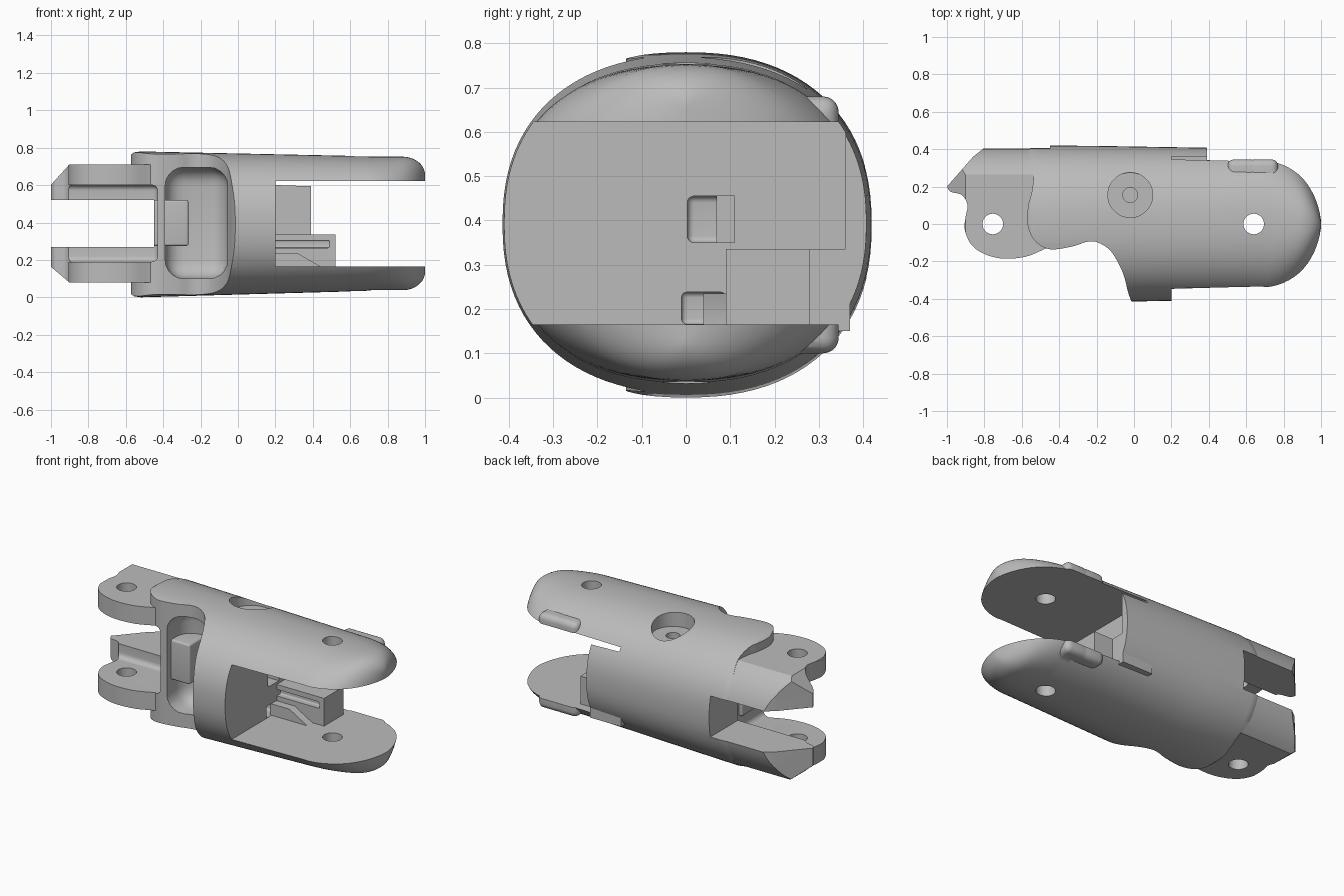
import bpy, bmesh, math
from mathutils import Vector

if "Cube" in bpy.data.objects:
    bpy.data.objects.remove(bpy.data.objects["Cube"], do_unlink=True)

grey = bpy.data.materials.new("light grey")
grey.use_nodes = True
colour = (0.5, 0.5, 0.5, 1)
grey.diffuse_color = colour
grey.node_tree.nodes["Principled BSDF"].inputs["Base Color"].default_value = colour


def finish(name, bm):
    bmesh.ops.recalc_face_normals(bm, faces=bm.faces)
    mesh = bpy.data.meshes.new(name)
    bm.to_mesh(mesh)
    bm.free()
    mesh.materials.append(grey)
    ob = bpy.data.objects.new(name, mesh)
    bpy.context.collection.objects.link(ob)
    return ob


def loft(name, sections, sides=96, power=2.3):
    """Skin rounded sections (x, half width, half height, centre z)."""
    bm = bmesh.new()
    rings = []
    for x, w, h, zc in sections:
        ring = []
        for i in range(sides):
            a = 2 * math.pi * i / sides
            c, s = math.cos(a), math.sin(a)
            y = math.copysign(abs(c) ** (2 / power), c) * w
            z = math.copysign(abs(s) ** (2 / power), s) * h
            ring.append(bm.verts.new((x, y, zc + z)))
        rings.append(ring)
    for a, b in zip(rings, rings[1:]):
        for i in range(sides):
            j = (i + 1) % sides
            bm.faces.new((a[i], a[j], b[j], b[i]))
    bm.faces.new(rings[0])
    bm.faces.new(rings[-1])
    return finish(name, bm)


def prism(name, pts, lo, hi, axis="z"):
    """Extrude a profile along z, or an xz profile along y."""
    bm = bmesh.new()
    place = (lambda p, t: (p[0], p[1], t)) if axis == "z" else (lambda p, t: (p[0], t, p[1]))
    a = [bm.verts.new(place(p, lo)) for p in pts]
    b = [bm.verts.new(place(p, hi)) for p in pts]
    bm.faces.new(a)
    bm.faces.new(b)
    for i in range(len(pts)):
        j = (i + 1) % len(pts)
        bm.faces.new((a[i], a[j], b[j], b[i]))
    return finish(name, bm)


def box(name, xs, ys, zs, r=0.0):
    bm = bmesh.new()
    bmesh.ops.create_cube(bm, size=1)
    for v in bm.verts:
        v.co = Vector([(s[0] + s[1]) / 2 + c * (s[1] - s[0]) for s, c in zip((xs, ys, zs), v.co)])
    if r:
        bmesh.ops.bevel(bm, geom=bm.edges[:], offset=r, segments=5, profile=0.5, affect="EDGES")
    return finish(name, bm)


def rod(name, x, y, r, lo, hi):
    pts = [(x + r * math.cos(i * math.pi / 24), y + r * math.sin(i * math.pi / 24)) for i in range(48)]
    return prism(name, pts, lo, hi)


def smooth_path(pts, steps=6):
    """Catmull-Rom curve through open points."""
    p = [Vector(q) for q in pts]
    p = [p[0]] + p + [p[-1]]
    out = []
    for a, b, c, d in zip(p, p[1:], p[2:], p[3:]):
        for k in range(steps):
            t = k / steps
            q = 0.5 * (2 * b + (c - a) * t + (2 * a - 5 * b + 4 * c - d) * t**2 + (3 * b - a - 3 * c + d) * t**3)
            out.append(tuple(q))
    return out + [tuple(p[-1])]


def combine(target, tools, operation="DIFFERENCE"):
    for tool in tools:
        mod = target.modifiers.new("cut", "BOOLEAN")
        mod.object, mod.operation, mod.solver = tool, operation, "EXACT"
        dg = bpy.context.evaluated_depsgraph_get()
        mesh = bpy.data.meshes.new_from_object(target.evaluated_get(dg))
        target.modifiers.clear()
        target.data = mesh
        bpy.data.objects.remove(tool, do_unlink=True)


def slots():
    """Openings at the left hinge."""
    return [box("middle_slot", (-1.2, -0.45), (-1, 1), (0.27, 0.52)),
            box("eye_slot", (-1.2, -0.43), (-1, 0.14), (0.19, 0.6), 0.03)]


# Shell with rounded left rim and domed right tips
sections = [(-0.578, 0.39, 0.35, 0.39), (-0.572, 0.41, 0.373, 0.39),
            (-0.555, 0.418, 0.385, 0.39), (-0.52, 0.42, 0.39, 0.39)]
for x in (-0.2, 0.1, 0.4, 0.68):
    t = (x + 0.52) / 1.42
    sections.append((x, 0.423 - 0.024 * t, 0.39 - 0.035 * t, 0.39 + 0.005 * t))
for k in range(1, 17):
    a = math.pi / 2 * (1 - k / 16)
    x = 0.68 + 0.32 * math.cos(a)
    drop = max(0, (x - 0.88) / 0.12)
    h = 0.26 + 0.097 * math.sqrt(max(0, 1 - drop**2))
    sections.append((x, max(0.41 * math.sin(a), 0.004), h, 0.395))
shell = loft("finger_shell", sections)

# Small swellings along the rear edges of the two right prongs
for lo, hi in ((0.1, 0.2), (0.58, 0.68)):
    for x in (0.58, 0.69):
        combine(shell, [box("edge_bump", (x - 0.08, x + 0.08), (0.2, 0.345), (lo, hi), 0.035)], "UNION")

# Sculpted notch on the front left
notch = smooth_path([(0.0, -0.45), (-0.03, -0.37), (-0.06, -0.26), (-0.12, -0.15), (-0.19, -0.1),
                     (-0.25, -0.095), (-0.33, -0.12), (-0.45, -0.135), (-0.53, -0.09),
                     (-0.57, 0.0), (-0.565, 0.1), (-0.545, 0.18), (-0.54, 0.28), (-0.58, 0.4)])
notch += [(-0.7, 0.4), (-0.7, -0.6), (0.0, -0.6)]
combine(shell, [prism("notch", notch, -0.2, 1)] + slots())

# Front pocket, right fork and wiring passages
combine(shell, [
    box("front_pocket", (-0.39, -0.055), (-0.6, 0.06), (0.1, 0.695), 0.1),
    box("fork_gap", (0.2, 1.2), (-0.7, 0.36), (0.165, 0.622)),
    box("fork_rear_gap", (0.39, 1.2), (0.2, 0.7), (0.165, 0.622)),
    box("passage", (-0.7, 0.3), (0.07, 0.11), (0.35, 0.455)),
    box("passage_mouth", (0.08, 0.3), (0.003, 0.1), (0.35, 0.455), 0.015),
    box("lower_recess", (0.08, 0.3), (-0.01, 0.09), (0.166, 0.238), 0.012),
    rod("pivot_hole", 0.64, 0, 0.055, -0.2, 1),
    rod("screw_recess", -0.02, 0.155, 0.12, 0.68, 1),
    rod("screw_hole", -0.02, 0.155, 0.04, 0.62, 1)])

# Left hinge plates, trimmed to the shell section
outline = smooth_path([(-1.0, 0.2), (-0.98, 0.172), (-0.92, 0.155), (-0.89, 0.1), (-0.9, 0.04),
                       (-0.905, -0.03), (-0.87, -0.11), (-0.8, -0.16), (-0.7, -0.185),
                       (-0.58, -0.175), (-0.48, -0.135), (-0.42, -0.11)])
outline += [(-0.42, 0.415), (-0.79, 0.415), (-0.86, 0.36)]
hinge = loft("hinge_plates", [(-1.05, 0.415, 0.387, 0.39), (-0.41, 0.415, 0.387, 0.39)])
combine(hinge, [prism("plate_outline", outline, 0.08, 0.71)], "INTERSECT")
combine(hinge, slots() + [
    rod("hinge_hole", -0.755, 0, 0.055, -0.2, 1),
    prism("upper_tip_bevel", [(-0.9, 0.712), (-1.02, 0.58), (-1.1, 0.9)], -1, 1, "y"),
    prism("lower_tip_bevel", [(-0.9, 0.078), (-1.02, 0.18), (-1.1, -0.1)], -1, 1, "y")])

# Central block in the pocket
block = box("pocket_block", (-0.45, -0.265), (-0.09, 0.1), (0.275, 0.52), 0.012)
combine(block, [box("block_passage", (-0.7, 0), (0.07, 0.2), (0.35, 0.455))])

# Stop block inside the right fork, with a groove and a ramp
stop = box("stop_block", (0.18, 0.52), (0.09, 0.28), (0.15, 0.335))
combine(stop, [box("groove", (0.1, 0.49), (0.0, 0.125), (0.265, 0.305), 0.008)])
ledge = box("rear_ledge", (0.18, 0.39), (0.27, 0.37), (0.15, 0.335))
ramp = prism("stop_ramp", [(0.19, 0.16), (0.45, 0.16), (0.32, 0.235), (0.19, 0.235)], 0.04, 0.1, "y")

for ob in (shell, hinge, block, stop, ledge, ramp):
    bpy.ops.object.select_all(action="DESELECT")
    ob.select_set(True)
    bpy.context.view_layer.objects.active = ob
    bpy.ops.object.shade_smooth_by_angle(angle=math.radians(32))
